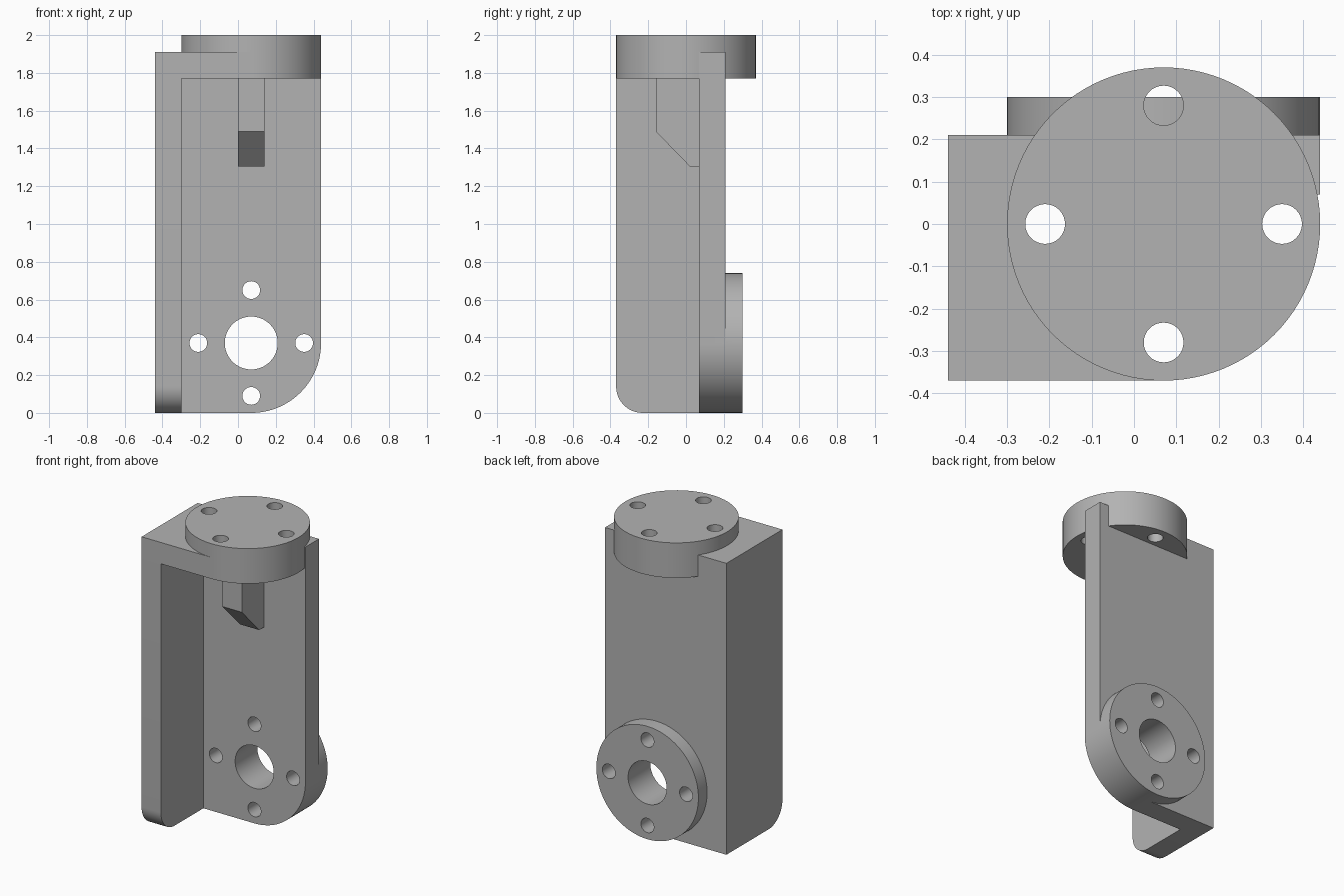
import bpy, bmesh, math
from mathutils import Matrix

cube = bpy.data.objects.get("Cube")
if cube:
    bpy.data.objects.remove(cube, do_unlink=True)

CX, R, T = 0.07, 0.37, 0.14        # shared flange axis, flange radius, wall thickness
BOLT, HOLE = 0.28, 0.047           # bolt circle radius, bolt hole radius

grey = bpy.data.materials.new("plain grey")
grey.use_nodes = True
colour = (0.45, 0.45, 0.45, 1)
grey.diffuse_color = colour
grey.node_tree.nodes["Principled BSDF"].inputs["Base Color"].default_value = colour


def prism(name, points, axis, low, high):
    """Extrude a closed outline along an axis; points hold the other two coordinates."""
    place = {"x": lambda a, b: (low, a, b),
             "y": lambda a, b: (a, low, b),
             "z": lambda a, b: (a, b, low)}[axis]
    bm = bmesh.new()
    face = bm.faces.new([bm.verts.new(place(a, b)) for a, b in points])
    moved = bmesh.ops.extrude_face_region(bm, geom=[face])["geom"]
    shift = [high - low if axis == k else 0 for k in "xyz"]
    bmesh.ops.translate(bm, vec=shift,
                        verts=[v for v in moved if isinstance(v, bmesh.types.BMVert)])
    bmesh.ops.recalc_face_normals(bm, faces=bm.faces)
    mesh = bpy.data.meshes.new(name)
    bm.to_mesh(mesh)
    bm.free()
    mesh.materials.append(grey)
    obj = bpy.data.objects.new(name, mesh)
    bpy.context.collection.objects.link(obj)
    return obj


def arc(a, b, r, start, end, n):
    angles = [math.radians(start + (end - start) * i / n) for i in range(n + 1)]
    return [(a + r * math.cos(t), b + r * math.sin(t)) for t in angles]


def disc(name, a, b, r, axis, low, high, n=96):
    return prism(name, arc(a, b, r, 0, 360, n)[:-1], axis, low, high)


def box(name, x0, x1, y0, y1, z0, z1):
    return prism(name, [(x0, y0), (x1, y0), (x1, y1), (x0, y1)], "z", z0, z1)


def combine(target, other, operation):
    mod = target.modifiers.new(operation.lower(), "BOOLEAN")
    mod.operation, mod.object, mod.solver = operation, other, "EXACT"
    bpy.context.view_layer.objects.active = target
    bpy.ops.object.modifier_apply(modifier=mod.name)
    bpy.data.objects.remove(other, do_unlink=True)


# Back plate with one large rounded lower corner
plate_outline = [(-0.44, 1.91), (-0.44, 0)] + arc(CX, R, R, -90, 0, 24) + [(0.44, 1.91)]
bracket = prism("bracket", plate_outline, "y", 0.07, 0.21)

# Side wall with a rounded lower front corner
wall_outline = [(0.21, 1.91), (-R, 1.91)] + arc(-R + T, T, T, 180, 270, 12) + [(0.21, 0)]
side_wall = prism("side_wall", wall_outline, "x", -0.44, -0.30)

# Top shelf, top flange, rear boss and chamfered rib
top_shelf = box("top_shelf", -0.44, CX, -R, 0.21, 1.77, 1.91)
top_flange = disc("top_flange", CX, 0, R, "z", 1.77, 2.0)
rear_boss = disc("rear_boss", CX, R, R, "y", 0.15, 0.30)
rib = prism("rib", [(0.12, 1.82), (-0.16, 1.82), (-0.16, 1.49), (0.02, 1.305), (0.12, 1.305)],
            "x", 0, T)
for part in (side_wall, top_shelf, top_flange, rear_boss, rib):
    combine(bracket, part, "UNION")

# Shaft bore and the two bolt circles
combine(bracket, disc("bore", CX, R, T, "y", 0, 0.4, 64), "DIFFERENCE")
for da, db in ((BOLT, 0), (-BOLT, 0), (0, BOLT), (0, -BOLT)):
    combine(bracket, disc("boss_hole", CX + da, R + db, HOLE, "y", 0, 0.4, 32), "DIFFERENCE")
    combine(bracket, disc("flange_hole", CX + da, db, HOLE, "z", 1.7, 2.1, 32), "DIFFERENCE")

# Smooth the round walls, keep the edges sharp
bpy.ops.object.select_all(action="DESELECT")
bracket.select_set(True)
bpy.context.view_layer.objects.active = bracket
bpy.ops.object.shade_smooth_by_angle(angle=math.radians(30))
